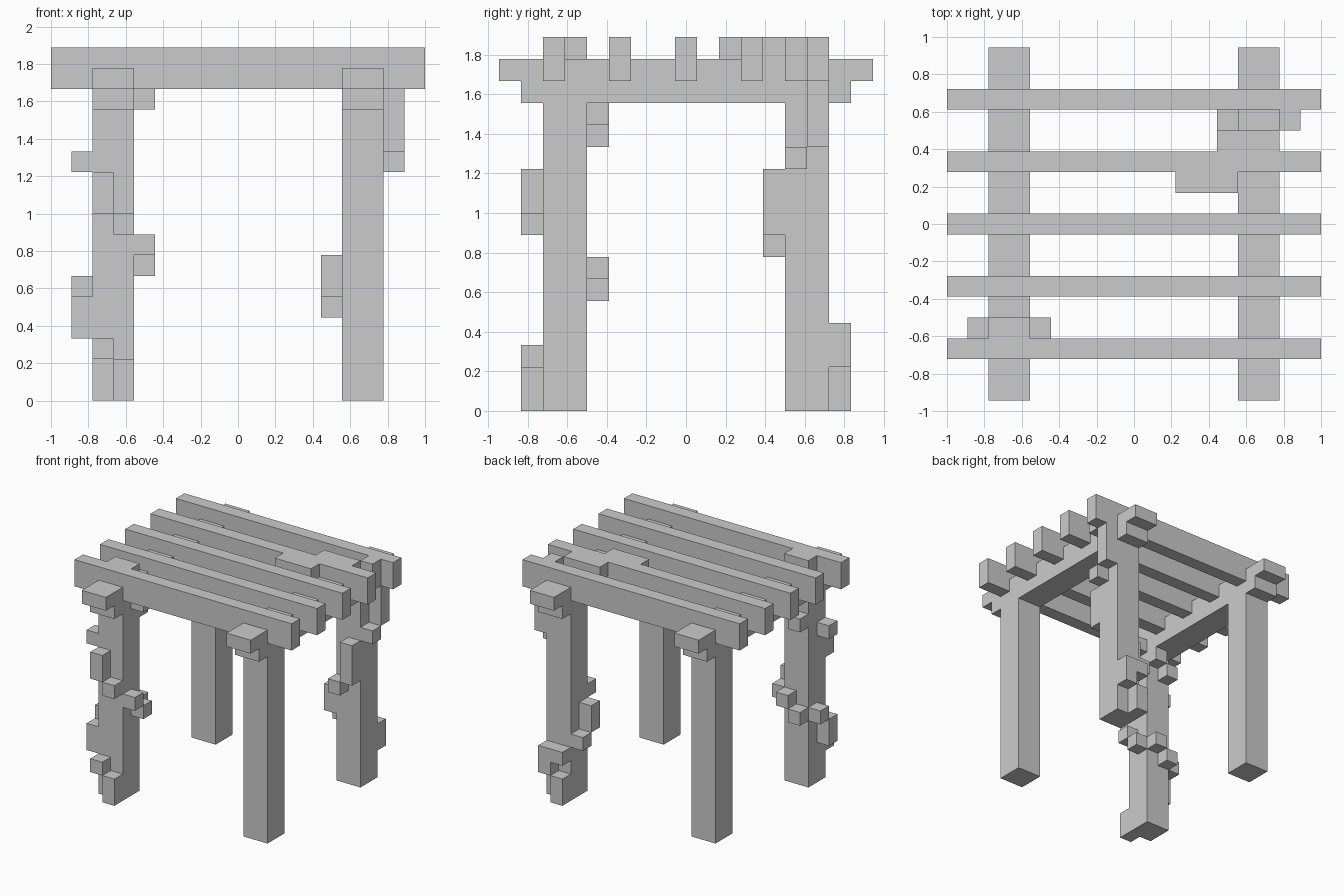
import bpy, bmesh
from math import radians
from mathutils import Vector

if "Cube" in bpy.data.objects:
    bpy.data.objects.remove(bpy.data.objects["Cube"])

U = 1 / 9                        # one block
ORIGIN = Vector((9, 8.5, 0))     # block coordinates of the model's centre
owner = {}                       # block -> part name


def fill(part, xs, ys, zs):
    """Claim a box of blocks (inclusive ranges) for a part."""
    for x in range(xs[0], xs[1] + 1):
        for y in range(ys[0], ys[1] + 1):
            for z in range(zs[0], zs[1] + 1):
                owner.setdefault((x, y, z), part)


def block(part, *cells):
    for c in cells:
        owner.setdefault(c, part)


# Four posts and two stepped side beams
for side, x in (("left", (2, 3)), ("right", (14, 15))):
    for end, y in (("front", (2, 3)), ("back", (13, 14))):
        fill(f"{end}_{side}_post", x, y, (0, 13))
    fill(f"{side}_beam", x, (1, 15), (14, 14))
    fill(f"{side}_beam", x, (0, 16), (15, 15))

# Five cross rafters
for n in range(5):
    y = 2 + 3 * n
    fill(f"rafter_{n + 1}", (0, 17), (y, y), (15, 16))

# Vine spiralling down the front left post
block("front_vine", (2, 3, 16), (3, 3, 16), (4, 3, 14), (3, 4, 13), (2, 4, 12),
      (1, 2, 11), (2, 1, 10), (2, 1, 9), (3, 1, 8), (4, 2, 7), (4, 3, 6),
      (3, 4, 6), (2, 4, 5), (1, 3, 5), (1, 2, 4), (1, 2, 3), (2, 1, 2),
      (3, 1, 1), (3, 1, 0))

# Vine over the rafters and down the back right post
fill("back_vine", (11, 13), (10, 10), (16, 16))
fill("back_vine", (13, 15), (12, 12), (16, 16))
fill("back_vine", (16, 16), (13, 13), (15, 16))
fill("back_vine", (16, 16), (14, 14), (12, 14))
fill("back_vine", (15, 15), (12, 12), (8, 10))
fill("back_vine", (13, 13), (13, 13), (5, 6))
block("back_vine", (16, 13, 11), (14, 12, 7), (13, 14, 4), (14, 15, 3),
      (15, 15, 3), (15, 15, 2), (14, 15, 1), (14, 15, 0))


def build(part):
    """Make the outer shell of a part, leaving out faces hidden by neighbours."""
    bm = bmesh.new()
    for cell in [c for c, p in owner.items() if p == part]:
        centre = Vector(cell) + Vector((.5, .5, .5)) - ORIGIN
        for axis in range(3):
            for s in (-1, 1):
                nxt = list(cell)
                nxt[axis] += s
                if tuple(nxt) in owner:
                    continue
                n, a, b = Vector(), Vector(), Vector()
                n[axis], a[(axis + 1) % 3], b[(axis + 2) % 3] = s / 2, s / 2, .5
                bm.faces.new([bm.verts.new((centre + n + p) * U)
                              for p in (-a - b, a - b, a + b, b - a)])
    bmesh.ops.remove_doubles(bm, verts=bm.verts, dist=1e-4)
    bmesh.ops.dissolve_limit(bm, angle_limit=radians(1), verts=bm.verts, edges=bm.edges)
    mesh = bpy.data.meshes.new(part)
    bm.to_mesh(mesh)
    bm.free()
    bpy.context.collection.objects.link(bpy.data.objects.new(part, mesh))


for part in dict.fromkeys(owner.values()):
    build(part)
